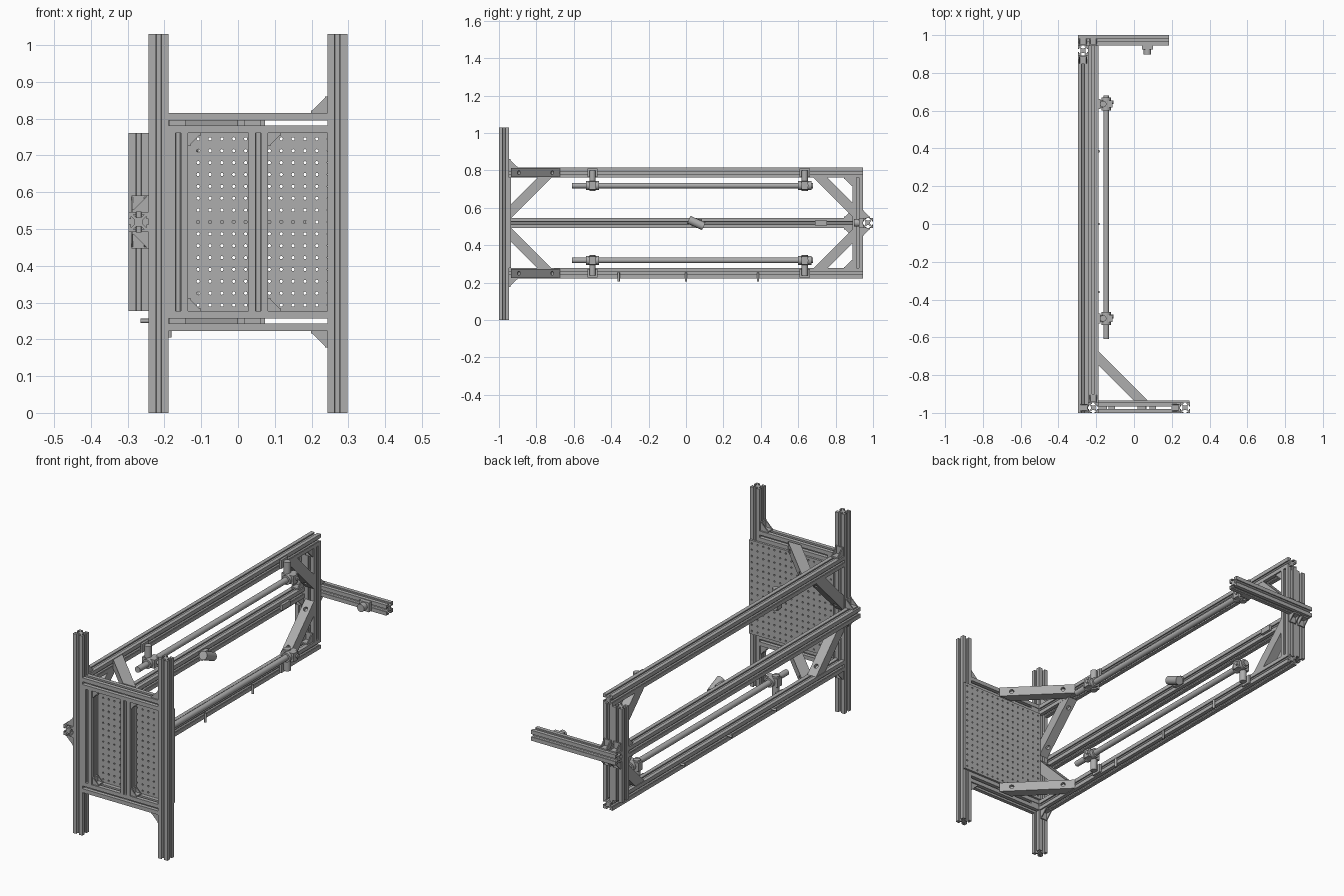
import bpy, bmesh, math
from mathutils import Vector

cube = bpy.data.objects.get("Cube")
if cube:
    bpy.data.objects.remove(cube)

metal = bpy.data.materials.new("aluminium_grey")
metal.use_nodes = True
GREY = (0.42, 0.42, 0.42, 1)
metal.diffuse_color = GREY
metal.node_tree.nodes["Principled BSDF"].inputs["Base Color"].default_value = GREY

H = 0.027            # half width of an extrusion
MID = 0.519          # height of the symmetry plane
RAIL = 0.269         # offset of upper and lower rails from MID
LEFT, OUTER, RIGHT = -0.216, -0.27, 0.27
FRONT, BACK = -0.973, 0.973


def finish(name, bm):
    bmesh.ops.recalc_face_normals(bm, faces=bm.faces)
    mesh = bpy.data.meshes.new(name)
    bm.to_mesh(mesh)
    bm.free()
    mesh.materials.append(metal)
    ob = bpy.data.objects.new(name, mesh)
    bpy.context.collection.objects.link(ob)
    return ob


def place(axis, a, b, c):
    """Cross-section point (a, b) at distance c along the axis."""
    return {"x": (c, a, b), "y": (a, c, b), "z": (a, b, c)}[axis]


def prism(name, pts, axis, lo, hi):
    bm = bmesh.new()
    ends = [[bm.verts.new(place(axis, a, b, c)) for a, b in pts] for c in (lo, hi)]
    for ring in ends:
        bm.faces.new(ring)
    n = len(pts)
    for i in range(n):
        j = (i + 1) % n
        bm.faces.new((ends[0][i], ends[0][j], ends[1][j], ends[1][i]))
    return finish(name, bm)


def box(name, x, y, z):
    return prism(name, [(x[0], y[0]), (x[1], y[0]), (x[1], y[1]), (x[0], y[1])], "z", *z)


def rod(name, start, end, radius, sides=20):
    start, end = Vector(start), Vector(end)
    bm = bmesh.new()
    bmesh.ops.create_cone(bm, cap_ends=True, segments=sides, radius1=radius,
                          radius2=radius, depth=(end - start).length)
    turn = (end - start).to_track_quat("Z", "Y").to_matrix()
    bmesh.ops.rotate(bm, verts=bm.verts, matrix=turn)
    bmesh.ops.translate(bm, verts=bm.verts, vec=(start + end) / 2)
    for f in bm.faces:
        f.smooth = len(f.verts) == 4
    return finish(name, bm)


# Slotted extrusion profile: one side turned four times
SIDE = [(-H, -H), (-.0075, -H), (-.0075, -.021), (-.016, -.021), (-.006, -.012),
        (.006, -.012), (.016, -.021), (.0075, -.021), (.0075, -H)]
PROFILE = []
for turn in range(4):
    PROFILE += SIDE
    SIDE = [(-b, a) for a, b in SIDE]


def extrusion(name, axis, a, b, lo, hi):
    return prism(name, [(a + p, b + q) for p, q in PROFILE], axis, lo, hi)


def bracket(name, axis, a, b, da, db, centre, leg=0.045):
    """Corner bracket: L-shaped plates with two triangular ribs."""
    t = 0.007
    shape = [(0, 0), (leg, 0), (leg, t), (t, t), (t, leg), (0, leg)]
    prism(name, [(a + da * p, b + db * q) for p, q in shape], axis, centre - .02, centre + .02)
    rib = [(t, t), (leg - .004, t), (t, leg - .004)]
    for s in (-1, 1):
        c = centre + s * .0175
        prism(name + "_rib", [(a + da * p, b + db * q) for p, q in rib], axis, c - .0025, c + .0025)


def brace(name, axis, a, b, da, db, near, far, lo, hi):
    """Mitred diagonal bar with a bolt hole near each end."""
    shape = [(near, 0), (far, 0), (0, far), (0, near)]
    ob = prism(name, [(a + da * p, b + db * q) for p, q in shape], axis, lo, hi)
    mid = (lo + hi) / 2
    for k in (0.16, 0.84):
        p, q = far * k, far * (1 - k)
        ends = [place(axis, a + da * (p + d), b + db * (q + d), mid) for d in (-.012, .01)]
        cutter = rod(name + "_hole_cutter", *ends, .011, 12)
        cutter.hide_render = True
        cutter.hide_viewport = True
        mod = ob.modifiers.new("hole", "BOOLEAN")
        mod.object = cutter
        mod.solver = "EXACT"


# Front posts and the uprights between them
extrusion("left_post", "z", LEFT, FRONT, 0, 1.03)
extrusion("right_post", "z", RIGHT, FRONT, 0, 1.03)
inner_lo, inner_hi = MID - RAIL + H, MID + RAIL - H
for x in (-.163, .055):
    extrusion("panel_upright", "z", x, FRONT, inner_lo, inner_hi)

# Long middle rail, end uprights and rear arm
extrusion("middle_rail", "y", OUTER, MID, -1, .891)
extrusion("end_upright_inner", "z", LEFT, .918, inner_lo, inner_hi)
extrusion("end_upright_outer", "z", OUTER, .918, inner_lo, inner_hi)
extrusion("rear_arm", "x", BACK, MID, -.297, .185)

# Everything mirrored above and below the middle plane
for s, label in ((1, "upper"), (-1, "lower")):
    z = MID + s * RAIL
    inside = z - s * H
    outside = z + s * H
    extrusion(label + "_rail", "y", LEFT, z, -.946, .945)

    # Open crossbar made of four corner strips with slot nuts
    for dy in (-.017, .017):
        for dz in (-.017, .017):
            box(label + "_crossbar_strip", (-.189, .243),
                (FRONT + dy - .01, FRONT + dy + .01), (z + dz - .01, z + dz + .01))
    for x in (-.165, .04):
        box(label + "_slot_nut", (x - .022, x + .022), (FRONT - .008, FRONT + .024), (z - .007, z + .007))

    # Diagonal braces
    brace(label + "_front_brace", "x", -.946, inside, 1, -s, .152, .228, LEFT - .024, LEFT + .026)
    brace(label + "_back_brace", "x", .891, inside, -1, -s, .135, .21, LEFT - .024, LEFT + .026)
    brace(label + "_panel_brace", "z", -.189, -.935, 1, 1, .187, .262, z - .024, z + .024)

    # Corner brackets
    bracket(label + "_crossbar_bracket", "y", .243, outside, -1, s, FRONT)
    bracket(label + "_post_bracket", "x", -.946, outside, 1, s, LEFT)
    bracket(label + "_end_bracket", "x", .891, inside, -1, -s, LEFT)
    bracket(label + "_middle_bracket", "x", .891, MID + s * H, -1, s, OUTER)
    bracket(label + "_middle_post_bracket", "y", -.243, MID + s * H, -1, s, FRONT)
    for x in (LEFT, OUTER):
        bracket(label + "_arm_bracket", "x", .945, MID + s * H, 1, s, x, .04)
    for x in (-.136, .082):
        bracket(label + "_panel_bracket", "y", x, inside, 1, -s, FRONT, .035)

    # Round guide tube with its clamps
    tz, tx = MID + s * .2, -.147
    rod(label + "_tube", (tx, -.61, tz), (tx, .68, tz), .015)
    for y in (-.5, .635):
        rod(label + "_clamp_collar", (tx, y - .035, tz), (tx, y + .035, tz), .024)
        rod(label + "_clamp_stem", (-.163, y, tz - s * .03), (-.163, y, z + s * .012), .017)
        box(label + "_clamp_foot", (-.189, -.178), (y - .027, y + .027), (z - .022, z + .022))
        box(label + "_clamp_jaw", (-.185, -.115), (y - .018, y + .018), (tz - .022, tz + .022))
        rod(label + "_clamp_screw", (-.13, y + .01, tz), (-.108, y + .01, tz), .01, 12)

# Perforated panel: a grid of square cells, each with an octagonal hole
COUNT, X0, X1 = 15, -.189, .295
bm = bmesh.new()
dx, dz = (X1 - X0) / COUNT, (inner_hi - inner_lo) / COUNT
for i in range(COUNT):
    for j in range(COUNT):
        cx, cz = X0 + (i + .5) * dx, inner_lo + (j + .5) * dz
        rim, edge = [], []
        for k in range(8):
            c, d = math.cos(k * math.pi / 4), math.sin(k * math.pi / 4)
            rim.append(bm.verts.new((cx + .0045 * c, -.946, cz + .0045 * d)))
            edge.append(bm.verts.new((cx + round(c) * dx / 2, -.946, cz + round(d) * dz / 2)))
        for k in range(8):
            m = (k + 1) % 8
            bm.faces.new((rim[k], edge[k], edge[m], rim[m]))
bmesh.ops.remove_doubles(bm, verts=bm.verts, dist=.0005)
for f in bm.faces:
    f.normal_update()
panel = finish("perforated_panel", bm)
thick = panel.modifiers.new("thickness", "SOLIDIFY")
thick.thickness = .011
thick.offset = 0
panel.location.y = .0055

# Sensor on the middle rail, tilted in its holder
box("sensor_holder", (-.243, -.225), (.03, .085), (MID - .02, MID + .02))
rod("sensor_body", (-.21, .015, MID + .018), (-.21, .095, MID - .018), .022)
box("rail_nut", (-.243, -.23), (.69, .755), (MID - .014, MID + .014))

# Sensor on the rear arm
box("arm_sensor_base", (.043, .1), (.925, .946), (MID - .024, MID + .024))
rod("arm_sensor_body", (.071, .93, MID), (.071, .898, MID), .02)

# Small pins under the lower rail
low = MID - RAIL - H
for y in (-.36, 0, .385):
    rod("rail_pin", (LEFT + .03, y, low - .018), (LEFT + .03, y, low + .03), .006, 10)
    rod("side_pin", (-.265, y, low + H), (-.238, y, low + H), .006, 10)
